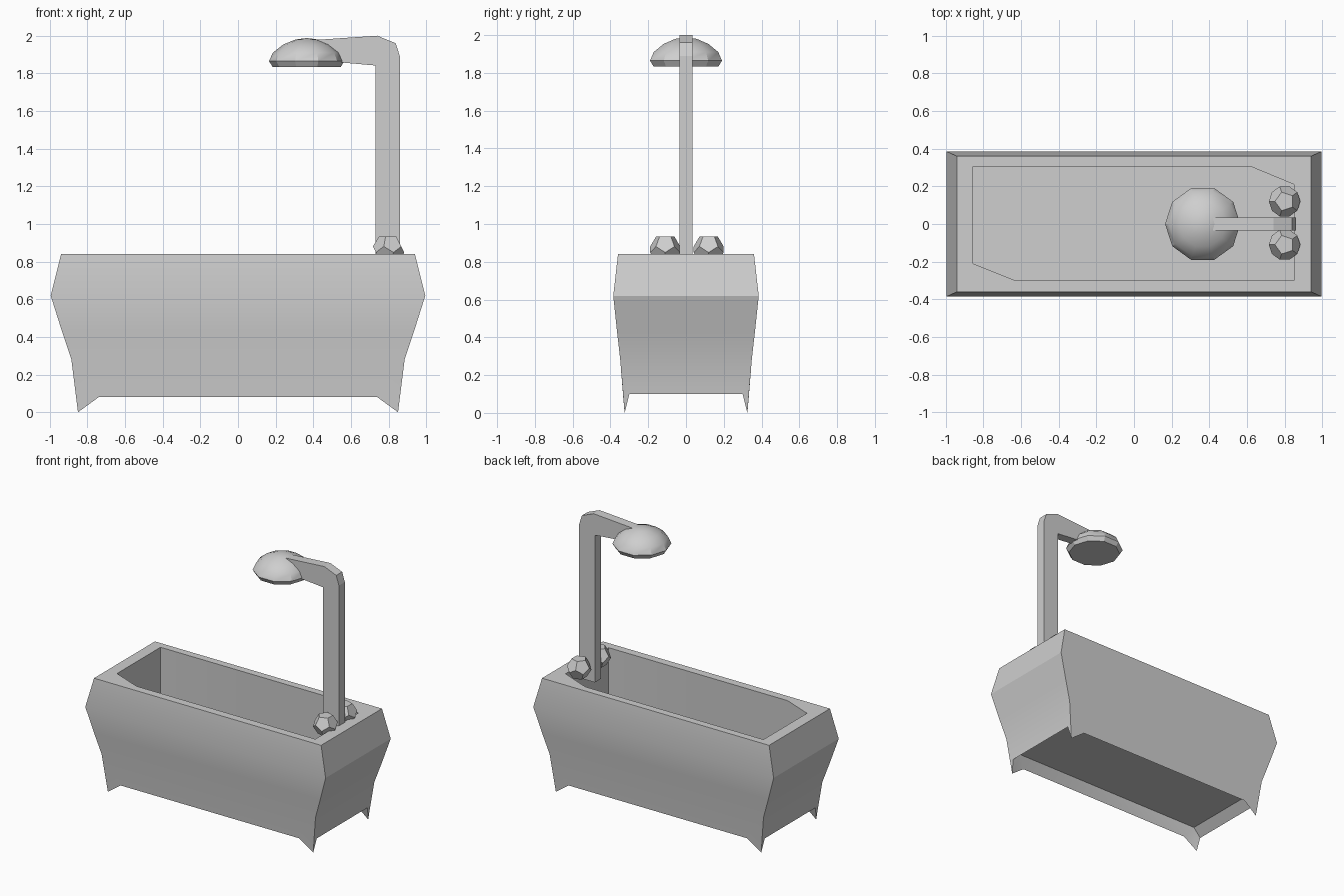
import bpy, bmesh
from math import radians, sin, cos, pi

cube = bpy.data.objects.get("Cube")
if cube:
    bpy.data.objects.remove(cube, do_unlink=True)

grey = bpy.data.materials.new("light grey")
grey.use_nodes = True
grey.diffuse_color = (0.62, 0.62, 0.62, 1)
grey.node_tree.nodes["Principled BSDF"].inputs["Base Color"].default_value = grey.diffuse_color


def finish(name, bm, smooth=True):
    """Turn a bmesh into a named object with the shared material."""
    bmesh.ops.recalc_face_normals(bm, faces=bm.faces)
    mesh = bpy.data.meshes.new(name)
    bm.to_mesh(mesh)
    bm.free()
    mesh.materials.append(grey)
    obj = bpy.data.objects.new(name, mesh)
    bpy.context.collection.objects.link(obj)
    if smooth:
        bpy.ops.object.select_all(action='DESELECT')
        obj.select_set(True)
        bpy.context.view_layer.objects.active = obj
        bpy.ops.object.shade_smooth_by_angle(angle=radians(30))
    return obj


CORNERS = [(-1, -1), (1, -1), (1, 1), (-1, 1)]


def tub():
    bm = bmesh.new()

    def ring(x, y, z):
        return [bm.verts.new((sx * x, sy * y, z)) for sx, sy in CORNERS]

    # Outer shell, from the rim down to the top of the skirt
    rings = [ring(*p) for p in ((0.94, 0.36, 0.84), (0.995, 0.385, 0.62),
                                (0.935, 0.365, 0.43), (0.885, 0.348, 0.28))]
    for a, b in zip(rings, rings[1:]):
        for i in range(4):
            j = (i + 1) % 4
            bm.faces.new((a[i], a[j], b[j], b[i]))

    # Skirt with pointed corner feet and a recessed underside
    feet = ring(0.85, 0.325, 0)
    long_edge = ring(0.74, 0.332, 0.08)
    end_edge = ring(0.862, 0.30, 0.10)
    plate = ring(0.80, 0.295, 0.16)
    low = rings[-1]
    for i in range(4):
        j = (i + 1) % 4
        edge = long_edge if i % 2 == 0 else end_edge
        bm.faces.new((low[i], low[j], feet[j], edge[j], edge[i], feet[i]))
        bm.faces.new((edge[i], edge[j], plate[j], plate[i]))
        bm.faces.new((feet[i], long_edge[i], plate[i]))
        bm.faces.new((feet[i], end_edge[i], plate[i]))
    bm.faces.new(plate)

    # Basin with two clipped corners
    outline = [(-0.63, -0.30), (0.85, -0.30), (0.85, 0.21),
               (0.62, 0.305), (-0.855, 0.305), (-0.855, -0.21)]
    h = [bm.verts.new((x, y, 0.84)) for x, y in outline]
    floor = [bm.verts.new((x, y, 0.19)) for x, y in outline]
    for i in range(6):
        j = (i + 1) % 6
        bm.faces.new((h[i], h[j], floor[j], floor[i]))
    bm.faces.new(floor)

    # Flat rim between the shell and the basin
    a, b, c, d = rings[0]
    for face in ((a, b, h[1], h[0]), (b, c, h[2], h[1]), (c, h[3], h[2]),
                 (c, d, h[4], h[3]), (d, a, h[5], h[4]), (a, h[0], h[5])):
        bm.faces.new(face)
    finish("bathtub", bm)


def shower_pipe():
    # Bent pipe as a side profile given a square thickness
    profile = [(0.73, 0.74), (0.86, 0.74), (0.86, 1.89), (0.838, 1.96), (0.74, 2.0),
               (0.40, 1.977), (0.42, 1.88), (0.56, 1.857), (0.73, 1.842)]
    bm = bmesh.new()
    face = bm.faces.new([bm.verts.new((x, -0.035, z)) for x, z in profile])
    out = bmesh.ops.extrude_face_region(bm, geom=[face])
    moved = [v for v in out["geom"] if isinstance(v, bmesh.types.BMVert)]
    bmesh.ops.translate(bm, verts=moved, vec=(0, 0.07, 0))
    finish("shower_pipe", bm, smooth=False)


def shower_head():
    # Ten-sided dome with a flat underside
    sides = 10
    bm = bmesh.new()
    rings = [[bm.verts.new((0.365 + r * cos(2 * pi * k / sides),
                            r * sin(2 * pi * k / sides), z)) for k in range(sides)]
             for r, z in ((0.18, 1.833), (0.20, 1.865), (0.18, 1.91), (0.125, 1.953), (0.06, 1.98))]
    for low, high in zip(rings, rings[1:]):
        for k in range(sides):
            n = (k + 1) % sides
            bm.faces.new((low[k], low[n], high[n], high[k]))
    top = bm.verts.new((0.365, 0, 1.988))
    for k in range(sides):
        bm.faces.new((rings[-1][k], rings[-1][(k + 1) % sides], top))
    bm.faces.new(rings[0])
    finish("shower_head", bm)


def tap_knob(name, y):
    # Dodecahedron: hull of the face centres of an icosahedron
    ico = bmesh.new()
    bmesh.ops.create_icosphere(ico, subdivisions=1, radius=1)
    bm = bmesh.new()
    for f in ico.faces:
        p = f.calc_center_median().normalized() * 0.085
        bm.verts.new((p.x + 0.80, p.y + y, p.z + 0.865))
    ico.free()
    bmesh.ops.convex_hull(bm, input=bm.verts)
    bmesh.ops.dissolve_limit(bm, angle_limit=radians(5), verts=bm.verts, edges=bm.edges)
    finish(name, bm, smooth=False)


tub()
shower_pipe()
shower_head()
tap_knob("front_tap_knob", -0.11)
tap_knob("back_tap_knob", 0.12)
